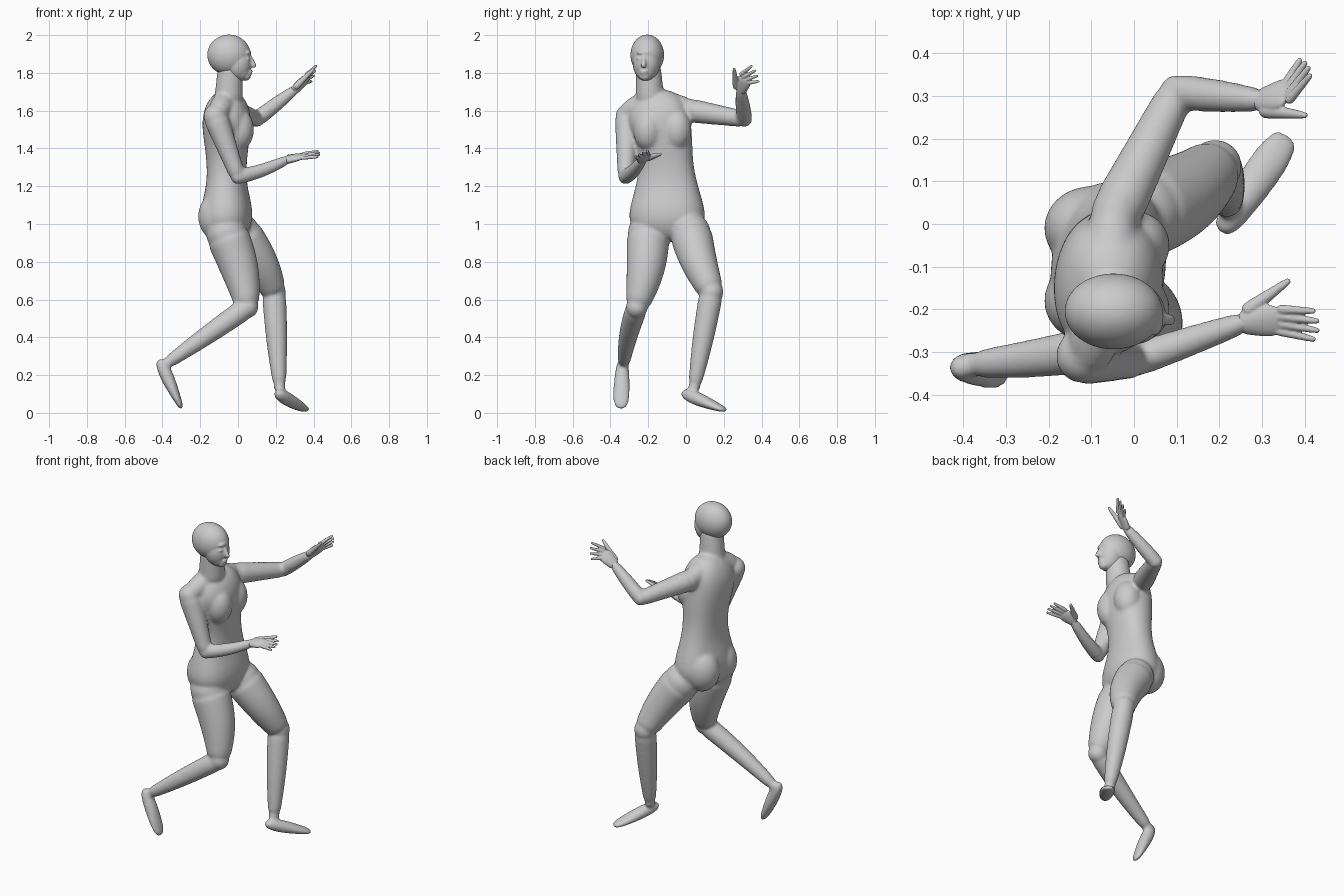
import bpy, bmesh
from math import cos, sin, pi, copysign
from mathutils import Vector, Matrix

cube = bpy.data.objects.get("Cube")
if cube:
    bpy.data.objects.remove(cube)

grey = bpy.data.materials.new("plain grey")
grey.use_nodes = True
grey.diffuse_color = (0.6, 0.6, 0.6, 1)
grey.node_tree.nodes["Principled BSDF"].inputs["Base Color"].default_value = grey.diffuse_color

UP = Vector((0, 0, 1))
GROW = 1.07  # makes up for the rounding of the subdivision and smoothing


def loft(bm, stations, side, power=1.0, sides=12):
    """Closed tube through stations of centre, half width along side, half depth."""
    points = [station[0] for station in stations]
    last = len(points) - 1
    rings = []
    for i, (centre, width, depth) in enumerate(stations):
        along = points[min(i + 1, last)] - points[max(i - 1, 0)]
        v = along.cross(side).normalized()
        u = v.cross(along).normalized()
        ring = []
        for k in range(sides):
            angle = 2 * pi * k / sides
            c, s = (copysign(abs(f) ** power, f) for f in (cos(angle), sin(angle)))
            ring.append(bm.verts.new(centre + (u * c * width + v * s * depth) * GROW))
        rings.append(ring)
    faces = [bm.faces.new(rings[0]), bm.faces.new(rings[-1])]
    for low, high in zip(rings, rings[1:]):
        for k in range(sides):
            n = (k + 1) % sides
            faces.append(bm.faces.new((low[k], low[n], high[n], high[k])))
    bmesh.ops.recalc_face_normals(bm, faces=faces)


def ball(bm, centre, radii):
    size = Matrix.Diagonal((*radii, 1))
    bmesh.ops.create_uvsphere(bm, u_segments=16, v_segments=10, radius=1.03,
                              matrix=Matrix.Translation(centre) @ size)


def limb(bm, start, end, first, last, bulge=0.0, bow=(0, 0, 0), steps=8):
    """Tapered round limb with ball ends, a muscle bulge and a sideways bow."""
    start, end = Vector(start), Vector(end)
    stations = []
    for i in range(steps + 1):
        t = i / steps
        swell = sin(pi * t)
        radius = first + (last - first) * t + bulge * swell
        stations.append((start.lerp(end, t) + Vector(bow) * swell, radius, radius))
    loft(bm, stations, (end - start).orthogonal())
    for centre, radius in ((start, first), (end, last)):
        ball(bm, centre, [radius * .97] * 3)


def foot(bm, heel, toe):
    heel, toe = Vector(heel), Vector(toe)
    shape = ((0, .028, .025), (.3, .038, .04), (.7, .047, .025), (1, .036, .012))
    loft(bm, [(heel.lerp(toe, t), width, depth) for t, width, depth in shape],
         UP.cross(toe - heel))


def finish(bm, name, voxel, smooth):
    """Fuse the overlapping volumes into one smooth skin."""
    mesh = bpy.data.meshes.new(name)
    bm.to_mesh(mesh)
    bm.free()
    mesh.materials.append(grey)
    ob = bpy.data.objects.new(name, mesh)
    bpy.context.collection.objects.link(ob)
    rounding = ob.modifiers.new("round", 'SUBSURF')
    rounding.levels = rounding.render_levels = 2
    fuse = ob.modifiers.new("fuse", 'REMESH')
    fuse.mode = 'VOXEL'
    fuse.voxel_size = voxel
    fuse.use_smooth_shade = True
    soften = ob.modifiers.new("soften", 'SMOOTH')
    soften.factor = 0.5
    soften.iterations = smooth


# Joints
left_shoulder, right_shoulder = (-.04, .03, 1.6), (-.12, -.31, 1.57)
left_elbow, right_elbow = (.1, .31, 1.555), (0, -.32, 1.25)
left_wrist, right_wrist = (.3, .29, 1.71), (.26, -.23, 1.34)
left_hip, right_hip = (.01, .025, .95), (-.06, -.2, .95)
left_knee, right_knee = (.19, .135, .64), (.05, -.26, .56)
left_ankle, right_ankle = (.22, .045, .14), (-.38, -.33, .26)

# Torso: even slices from the crotch to the base of the neck
body = bmesh.new()
widths = (.11, .205, .19, .16, .14, .145, .155, .17, .09)
depths = (.08, .135, .13, .103, .1, .11, .125, .125, .065)
slices = []
for i, (width, depth) in enumerate(zip(widths, depths)):
    t = i / 8
    slices.append((Vector((-.06, -.1 - .09 * t ** 4, .9 + .8 * t)), width, depth))
loft(body, slices, Vector((.1, 1, 0)), power=0.88)

# Neck, slopes of the shoulders, chest and seat
limb(body, (-.05, -.19, 1.66), (-.04, -.2, 1.84), .074, .064)
for tip in ((-.05, 0, 1.61), (-.1, -.29, 1.6)):
    limb(body, (-.06, -.18, 1.67), tip, .06, .058)
for y in (-.05, -.2):
    ball(body, (.005, y, 1.5), (.08, .08, .11))
for y in (-.01, -.18):
    ball(body, (-.1, y, 1.04), (.112, .1, .13))

# Left leg stepping forward, right leg trailing with a bent knee
limb(body, left_hip, left_knee, .11, .066, bulge=.006, bow=(.016, -.01, 0))
limb(body, left_knee, left_ankle, .062, .033, bulge=.007)
foot(body, (.2, -.025, .11), (.365, .215, .01))
limb(body, right_hip, right_knee, .112, .06, bulge=.012, bow=(.015, .015, 0))
limb(body, right_knee, right_ankle, .057, .031, bulge=.005, bow=(0, -.01, 0))
foot(body, (-.42, -.335, .29), (-.295, -.345, .015))

# Left arm raised outward, right arm down with the forearm forward
limb(body, left_shoulder, left_elbow, .062, .042)
limb(body, left_elbow, left_wrist, .041, .026, bulge=.004)
limb(body, right_shoulder, right_elbow, .066, .041)
limb(body, right_elbow, right_wrist, .04, .025, bulge=.002, bow=(0, 0, -.01))
finish(body, "body", .008, 14)

# Head: skull, face, jaw and chin
head = bmesh.new()
ball(head, (-.048, -.205, 1.895), (.116, .09, .106))
ball(head, (0, -.21, 1.85), (.074, .073, .09))
ball(head, (.012, -.212, 1.813), (.056, .056, .055))
ball(head, (.042, -.218, 1.784), (.026, .03, .025))

# Features: nose, brow, lips and eyes
limb(head, (.06, -.222, 1.895), (.083, -.225, 1.84), .008, .014)
ball(head, (.05, -.217, 1.907), (.02, .045, .015))
for x, z in ((.065, 1.808), (.062, 1.796)):
    ball(head, (x, -.222, z), (.013, .022, .007))
for side in (-1, 1):
    ball(head, (.051, -.217 + side * .03, 1.876), (.014, .016, .008))
finish(head, "head", .005, 6)


# Hands: palm, a fan of four fingers and a thumb
def hand(name, wrist, knuckles, across, tips, spread, thumb_base, thumb_tip):
    bm = bmesh.new()
    wrist, knuckles, across, tips, spread = map(
        Vector, (wrist, knuckles, across, tips, spread))
    half = across.length + .012
    shape = ((-.2, .7, .022), (.2, .8, .02), (.6, 1, .018), (1.1, .9, .011))
    loft(bm, [(wrist.lerp(knuckles, t), half * scale, depth)
              for t, scale, depth in shape], across)
    for finger in range(4):
        k = 1 - finger * 2 / 3
        base = knuckles + across * k
        reach = (tips - knuckles) * .12 * (1 - k * k)
        limb(bm, base, tips + spread * k + reach, .011, .007)
    limb(bm, thumb_base, thumb_tip, .018, .008)
    finish(bm, name, .0035, 2)


hand("left_hand", left_wrist, (.36, .31, 1.77), (.005, -.018, .023),
     (.4, .365, 1.795), (.012, -.018, .04), (.31, .265, 1.73), (.4, .255, 1.82))
hand("right_hand", right_wrist, (.34, -.225, 1.36), (.005, .025, .01),
     (.42, -.237, 1.37), (0, .033, .015), (.27, -.2, 1.35), (.36, -.135, 1.37))
